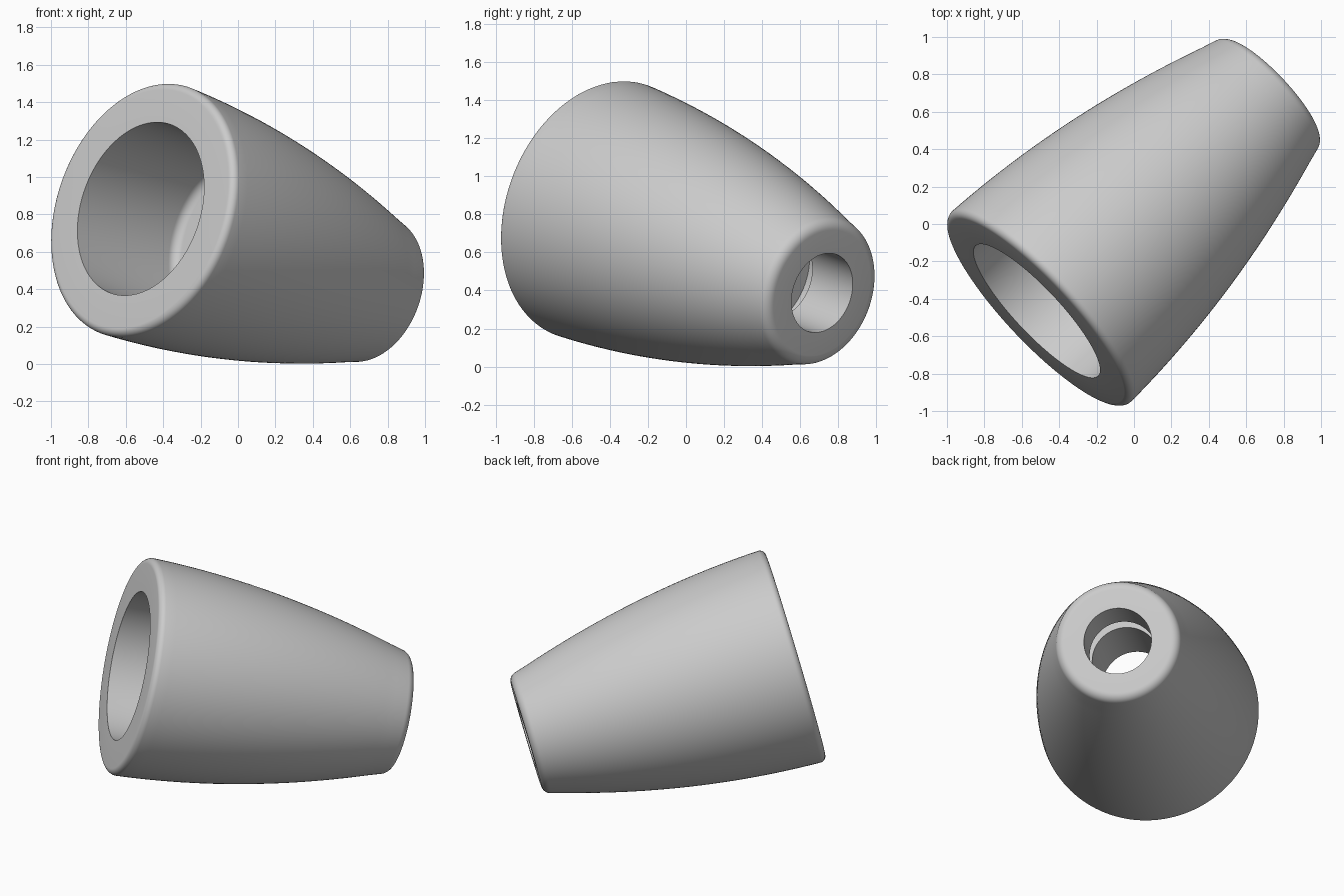
import bpy
import bmesh
import math
from mathutils import Vector

if "Cube" in bpy.data.objects:
    bpy.data.objects.remove(bpy.data.objects["Cube"])

SEGMENTS = 128
wide_end = Vector((-0.52, -0.465, 0.83))
narrow_end = Vector((0.735, 0.715, 0.387))
axis = narrow_end - wide_end
length = axis.length


def arc(radius, along, size, start, end, steps=8):
    """Points of a rounded corner, as (radius, distance along the axis)."""
    angles = [math.radians(start + (end - start) * i / steps) for i in range(steps + 1)]
    return [(radius + size * math.cos(a), along + size * math.sin(a)) for a in angles]


def barrel(t):
    """Radius of the bulging outer wall."""
    return 0.70 - 0.028 * t - 0.085 * t * t


# Outer wall with a rounded rim at each end
rim, tip = 0.04, 0.06
profile = arc(barrel(rim) - rim, rim, rim, -90, 0)
span = length - rim - tip
profile += [(barrel(rim + span * i / 24), rim + span * i / 24) for i in range(1, 24)]
profile += arc(barrel(length - tip) - tip, length - tip, tip, 14, 90)

# Narrow bore, inner groove, and wide bore with a rounded floor
bore, socket, groove = 0.215, 0.478, 0.32
groove_top, groove_bottom = length - 0.32, length - 0.46
floor, fillet = 0.74, 0.05
profile += [(bore, length), (bore, groove_top), (groove, groove_top),
            (groove, groove_bottom), (bore, groove_bottom), (bore, floor)]
profile += arc(socket - fillet, floor - fillet, fillet, 90, 0)
profile += [(socket, 0)]

# Turn the closed profile around the axis
bm = bmesh.new()
verts = [bm.verts.new((r, 0, h)) for r, h in profile]
edges = [bm.edges.new((v, verts[(i + 1) % len(verts)])) for i, v in enumerate(verts)]
bmesh.ops.spin(bm, geom=verts + edges, cent=(0, 0, 0), axis=(0, 0, 1),
               angle=math.tau, steps=SEGMENTS, use_duplicate=False)
bmesh.ops.remove_doubles(bm, verts=bm.verts, dist=0.0001)
bmesh.ops.recalc_face_normals(bm, faces=bm.faces)
mesh = bpy.data.meshes.new("tapered_sleeve")
bm.to_mesh(mesh)
bm.free()

# Tilt the sleeve along its axis
sleeve = bpy.data.objects.new("tapered_sleeve", mesh)
bpy.context.collection.objects.link(sleeve)
sleeve.location = wide_end
sleeve.rotation_euler = axis.to_track_quat('Z', 'Y').to_euler()

# Plain grey
grey = bpy.data.materials.new("light_grey")
grey.use_nodes = True
colour = (0.6, 0.6, 0.6, 1)
grey.diffuse_color = colour
grey.node_tree.nodes["Principled BSDF"].inputs["Base Color"].default_value = colour
mesh.materials.append(grey)

bpy.context.view_layer.objects.active = sleeve
sleeve.select_set(True)
bpy.ops.object.shade_smooth_by_angle(angle=math.radians(30))
